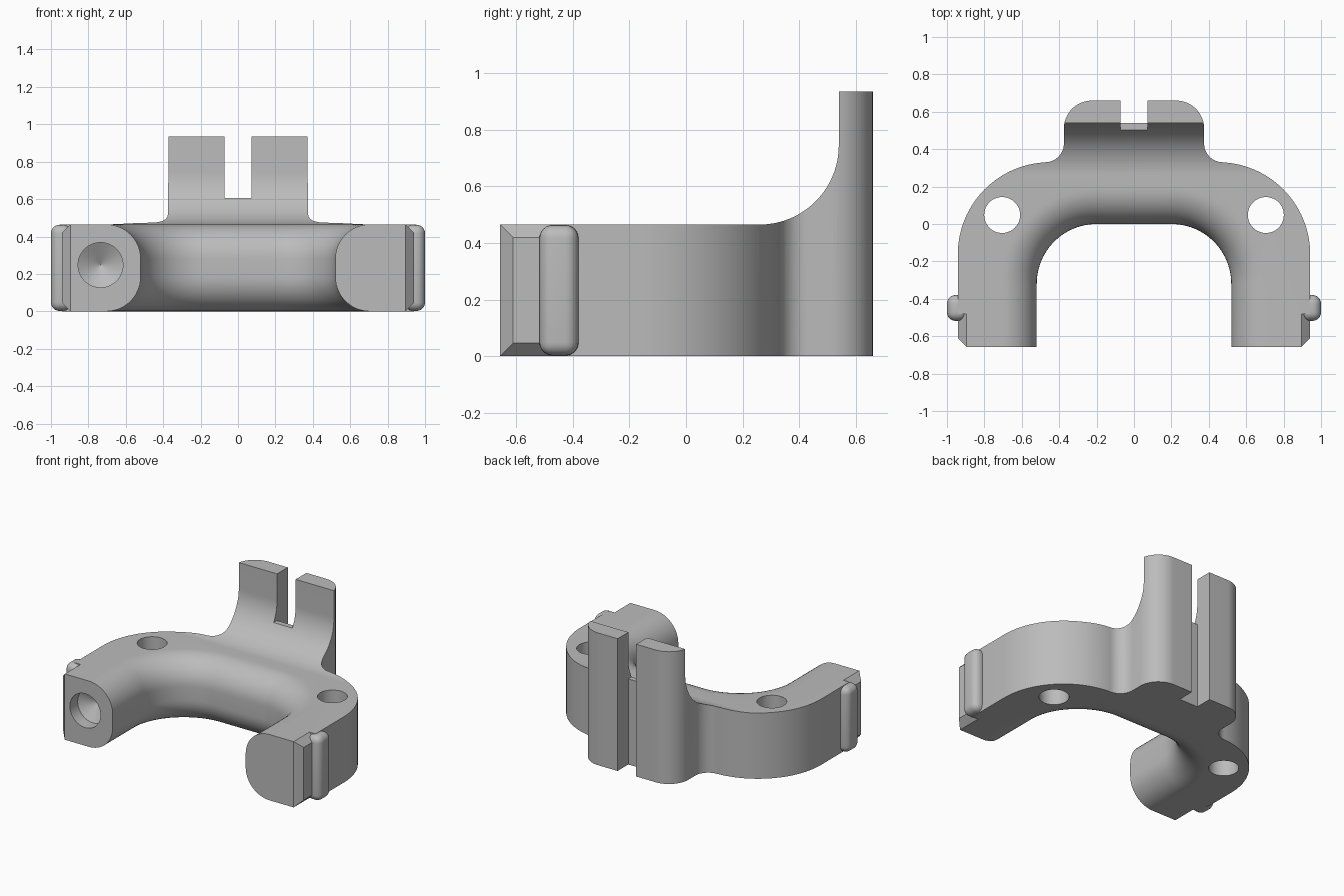
import bpy, bmesh
from math import sin, cos, pi, radians, sqrt

if "Cube" in bpy.data.objects:
    bpy.data.objects.remove(bpy.data.objects["Cube"])

grey = bpy.data.materials.new("plain grey")
grey.use_nodes = True
colour = (0.5, 0.5, 0.5, 1)
grey.diffuse_color = colour
grey.node_tree.nodes["Principled BSDF"].inputs["Base Color"].default_value = colour

HEIGHT, TAB_TOP, FRONT = 0.465, 0.935, -0.657


def arc(cx, cy, r, start, end, n=20):
    steps = [radians(start + (end - start) * i / n) for i in range(n + 1)]
    return [(cx + r * cos(a), cy + r * sin(a)) for a in steps]


def mirrored(half):
    """Close a right-hand half outline with its reflection in x."""
    return half + [(-x, y) for x, y in reversed(half)]


def at_z(points, z):
    return [(x, y, z) for x, y in points]


def loft(name, loops):
    """Skin a stack of equal loops and cap both ends."""
    bm = bmesh.new()
    rings = [[bm.verts.new(p) for p in loop] for loop in loops]
    for a, b in zip(rings, rings[1:]):
        for i in range(len(a)):
            j = (i + 1) % len(a)
            bm.faces.new((a[i], a[j], b[j], b[i]))
    bm.faces.new(rings[0])
    bm.faces.new(rings[-1])
    bmesh.ops.recalc_face_normals(bm, faces=bm.faces)
    mesh = bpy.data.meshes.new(name)
    bm.to_mesh(mesh)
    bm.free()
    obj = bpy.data.objects.new(name, mesh)
    bpy.context.collection.objects.link(obj)
    mesh.materials.append(grey)
    return obj


def box(name, x0, x1, y0, y1, z0, z1):
    base = [(x0, y0), (x1, y0), (x1, y1), (x0, y1)]
    return loft(name, [at_z(base, z0), at_z(base, z1)])


def activate(obj):
    bpy.ops.object.select_all(action="DESELECT")
    obj.select_set(True)
    bpy.context.view_layer.objects.active = obj


def cut(target, cutter):
    mod = target.modifiers.new("cut", "BOOLEAN")
    mod.operation = "DIFFERENCE"
    mod.solver = "EXACT"
    mod.object = cutter
    activate(target)
    bpy.ops.object.modifier_apply(modifier=mod.name)
    bpy.data.objects.remove(cutter)


# Body: horseshoe outline with the rear tab, raised to the tab height
half = [(0.45, FRONT), (0.895, FRONT), (0.895, -0.48), (0.942, -0.48)]
half += arc(0.45, -0.162, 0.492, 0, 90, 32)
half += arc(0.475, 0.43, 0.1, 270, 180, 12)
half += arc(0.225, 0.51, 0.15, 0, 90, 16)
outline = mirrored(half)
body = loft("clip_body", [at_z(outline, 0), at_z(outline, TAB_TOP)])

# Flat top sweeping up into the tab
sweep = [(-0.9, HEIGHT)] + arc(0.26, 0.745, 0.28, -90, 0, 28)
sweep += [(0.54, 1.2), (-0.9, 1.2)]
cut(body, loft("top_cutter", [[(x, y, z) for y, z in sweep] for x in (-1.2, 1.2)]))

# Inner opening with rounded upper and lower edges
EDGE = 0.185


def opening(z, d):
    side = [(0.52 + d, -0.9)] + arc(0.2, -0.32, 0.32 + d, 0, 90, 24)
    return at_z(mirrored(side), z)


layers = [opening(-0.1, EDGE)]
for i in range(13):
    a = i / 12 * pi / 2
    layers.append(opening(EDGE * (1 - cos(a)), EDGE * (1 - sin(a))))
for i in range(13):
    a = (12 - i) / 12 * pi / 2
    layers.append(opening(HEIGHT - EDGE * (1 - cos(a)), EDGE * (1 - sin(a))))
layers.append(opening(0.6, EDGE))
cut(body, loft("opening_cutter", layers))

# Tab slot and the channel down the back
cut(body, box("slot_cutter", -0.073, 0.073, 0.3, 0.9, 0.605, 1.2))
cut(body, box("channel_cutter", -0.073, 0.073, 0.54, 0.9, -0.2, 1.2))

# Vertical through holes
for side in (-1, 1):
    circle = arc(side * 0.705, 0.048, 0.096, 0, 360, 48)[:-1]
    cut(body, loft("hole_cutter", [at_z(circle, -0.2), at_z(circle, 0.8)]))

# Drilled hole with a conical tip in one leg end
drill = []
for y, r in ((-0.9, 0.12), (-0.57, 0.12), (-0.5, 0.001)):
    drill.append([(x, y, z) for x, z in arc(-0.735, 0.248, r, 0, 360, 48)[:-1]])
cut(body, loft("drill_cutter", drill))

# Chamfered end pads and rounded side ribs
parts = [body]
for side, label in ((1, "left"), (-1, "right")):
    pad = []
    for x, inset in ((0.895, 0), (0.942, 0.046)):
        y, lo, hi = FRONT + inset, inset, HEIGHT - inset
        pad.append([(side * x, *p) for p in ((y, lo), (-0.48, lo), (-0.48, hi), (y, hi))])
    parts.append(loft(label + "_end_pad", pad))
    xs = sorted((side * 0.89, side))
    rib = box(label + "_side_rib", *xs, -0.518, -0.38, 0.002, 0.463)
    bevel = rib.modifiers.new("round", "BEVEL")
    bevel.width = 0.046
    bevel.segments = 6
    activate(rib)
    bpy.ops.object.modifier_apply(modifier=bevel.name)
    parts.append(rib)

for obj in parts:
    activate(obj)
    bpy.ops.object.shade_smooth_by_angle(angle=radians(30))
